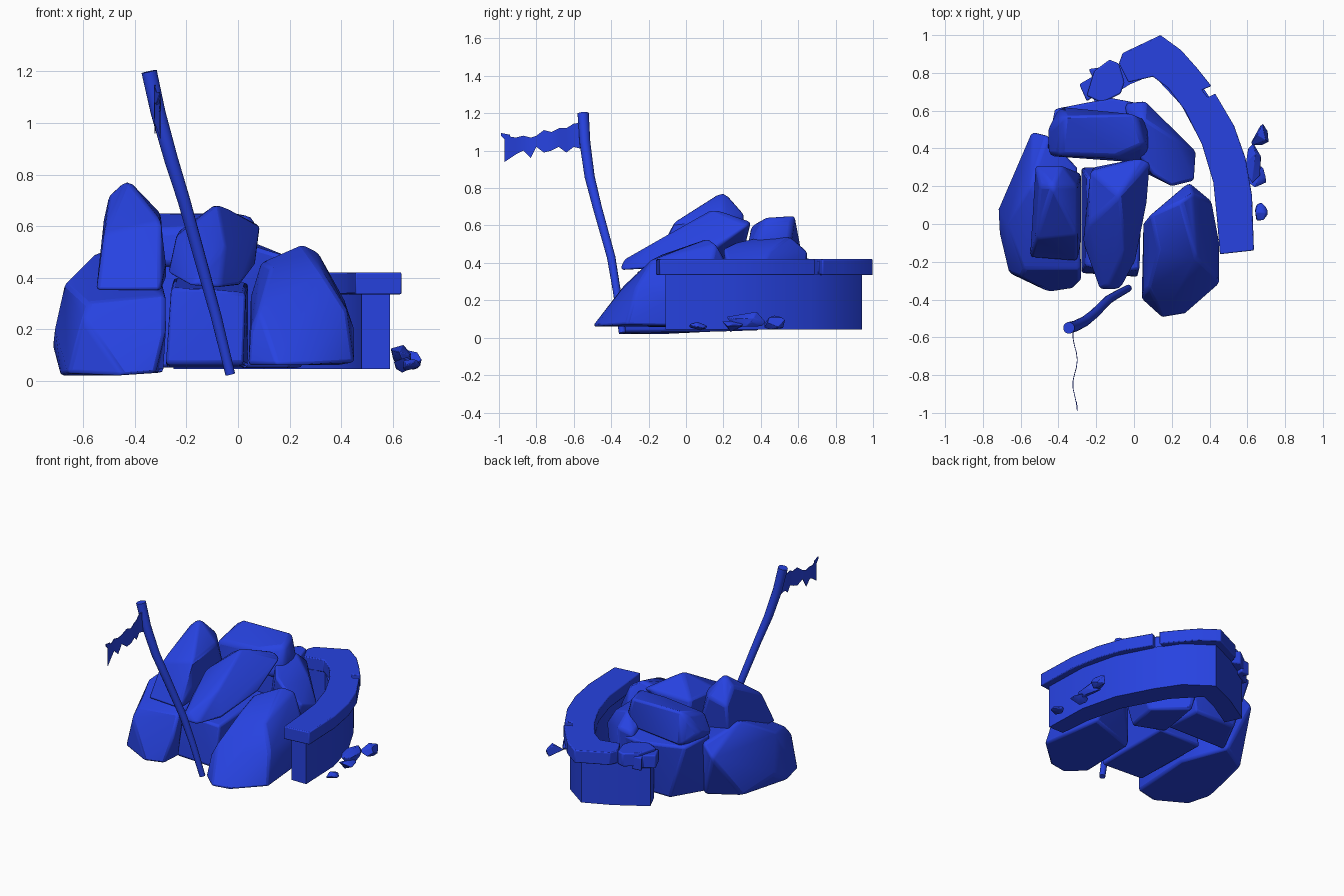
import bpy
import bmesh
import math
import random
from mathutils import Vector

if "Cube" in bpy.data.objects:
    bpy.data.objects.remove(bpy.data.objects["Cube"], do_unlink=True)

blue = bpy.data.materials.new("deep blue")
blue.use_nodes = True
blue.diffuse_color = (0.02, 0.055, 0.75, 1)
blue.node_tree.nodes["Principled BSDF"].inputs["Base Color"].default_value = blue.diffuse_color


def finish(name, bm, bevel=0, angle=30):
    """Turn a bmesh into a blue object, optionally with worn edges."""
    bmesh.ops.recalc_face_normals(bm, faces=bm.faces)
    mesh = bpy.data.meshes.new(name)
    bm.to_mesh(mesh)
    bm.free()
    mesh.materials.append(blue)
    obj = bpy.data.objects.new(name, mesh)
    bpy.context.collection.objects.link(obj)
    if bevel:
        mod = obj.modifiers.new("worn edges", "BEVEL")
        mod.width = bevel
        mod.segments = 2
        mod.limit_method = "ANGLE"
        mod.angle_limit = math.radians(25)
    bpy.ops.object.select_all(action="DESELECT")
    obj.select_set(True)
    bpy.context.view_layer.objects.active = obj
    bpy.ops.object.shade_smooth_by_angle(angle=math.radians(angle))
    return obj


def rock(name, points, bevel=0.015):
    """Boulder: the convex hull of its main corners."""
    bm = bmesh.new()
    for p in points:
        bm.verts.new(p)
    hull = bmesh.ops.convex_hull(bm, input=bm.verts)
    spare = {g for g in hull["geom_interior"] + hull["geom_unused"]
             if isinstance(g, bmesh.types.BMVert)}
    bmesh.ops.delete(bm, geom=list(spare), context="VERTS")
    bmesh.ops.dissolve_limit(bm, angle_limit=math.radians(8), verts=bm.verts, edges=bm.edges)
    finish(name, bm, bevel)


def slab(name, outline, low, high, bevel=0):
    """Upright prism over a plan outline."""
    bm = bmesh.new()
    face = bm.faces.new([bm.verts.new((x, y, low)) for x, y in outline])
    top = bmesh.ops.extrude_face_region(bm, geom=[face])["geom"]
    moved = [v for v in top if isinstance(v, bmesh.types.BMVert)]
    bmesh.ops.translate(bm, verts=moved, vec=(0, 0, high - low))
    finish(name, bm, bevel)


# Boulders of the pile
rock("left_boulder", [
    (-.69, -.1, .02), (-.66, -.26, .03), (-.45, -.36, .02), (-.32, -.34, .03),
    (-.29, .1, .03), (-.42, .4, .04), (-.62, .28, .04), (-.72, .08, .13),
    (-.71, -.05, .2), (-.67, 0, .38), (-.58, -.24, .3), (-.55, .2, .5),
    (-.54, .49, .35), (-.46, .47, .42), (-.3, .3, .42), (-.28, -.24, .33),
    (-.28, -.3, .2), (-.6, -.28, .24)])
rock("tall_boulder", [
    (-.55, -.18, .35), (-.3, -.2, .35), (-.28, -.1, .45), (-.28, .27, .4),
    (-.52, .28, .4), (-.55, .1, .52), (-.52, -.08, .57), (-.3, -.06, .62),
    (-.3, .2, .65), (-.43, .2, .785), (-.5, .2, .72), (-.38, .31, .66), (-.52, .31, .63)])
rock("leaning_boulder", [
    (-.18, -.35, .37), (-.07, -.35, .36), (-.27, -.1, .42), (.01, -.2, .37),
    (-.23, .28, .58), (-.08, .15, .69), (.03, .35, .62), (.09, .33, .6),
    (.07, .12, .45), (-.22, .3, .42), (-.24, 0, .56), (-.05, -.15, .52), (-.14, -.33, .42)])
rock("middle_boulder", [
    (-.28, -.26, .06), (.02, -.28, .06), (.03, -.24, .34), (-.1, -.26, .36),
    (-.26, -.22, .36), (-.28, .3, .05), (.04, .3, .05), (.04, .25, .38), (-.25, .25, .4)])
rock("front_boulder", [
    (.04, -.4, .06), (.15, -.5, .06), (.27, -.48, .06), (.31, -.38, .06),
    (.45, -.32, .07), (.4, .12, .06), (.05, 0, .06), (.05, -.36, .2),
    (.08, -.34, .27), (.26, -.35, .25), (.05, 0, .33), (.09, .05, .46),
    (.25, .12, .53), (.31, .16, .5), (.29, .22, .4), (.41, .12, .32),
    (.42, -.26, .28), (.33, -.18, .42), (.13, -.14, .44), (.45, -.1, .2)])
rock("back_top_boulder", [
    (-.46, .36, .44), (.05, .32, .45), (.08, .55, .44), (-.4, .62, .44),
    (-.4, .36, .58), (-.38, .57, .65), (.01, .58, .65), (.06, .42, .64),
    (-.1, .35, .6), (.08, .4, .5), (-.46, .5, .5)], .025)
rock("back_boulder", [
    (-.42, .36, .05), (.02, .35, .05), (0, .6, .06), (-.3, .6, .06),
    (-.46, .4, .46), (.04, .36, .48), (.08, .63, .42), (-.12, .67, .42), (-.42, .61, .44)])
rock("back_right_boulder", [
    (.05, .62, .05), (.25, .45, .05), (.2, .22, .05), (0, .3, .05), (-.05, .64, .44),
    (.06, .65, .46), (.33, .38, .32), (.32, .23, .38), (.2, .2, .48),
    (.1, .26, .51), (0, .4, .54), (.05, .56, .54), (.22, .45, .46)])

# Curved wall with its overhanging broken cap
slab("wall", [
    (.59, -.11), (.58, .2), (.52, .44), (.4, .67), (.3, .82), (.13, .94), (-.05, .86),
    (-.25, .74), (-.2, .63), (-.02, .74), (.1, .79), (.25, .63), (.4, .35),
    (.46, .1), (.48, -.11)], .045, .34)
slab("wall_cap", [
    (.635, -.14), (.625, .15), (.59, .35), (.53, .52), (.43, .69), (.39, .67), (.36, .71),
    (.41, .73), (.33, .83), (.25, .92), (.14, 1), (-.06, .905), (-.08, .85), (-.03, .75),
    (.1, .78), (.18, .72), (.27, .6), (.36, .42), (.42, .22), (.44, .02), (.455, -.16)],
    .335, .42, .006)
slab("loose_cap_block", [
    (-.08, .85), (-.13, .87), (-.21, .81), (-.25, .68), (-.17, .64), (-.07, .69), (-.05, .75)],
    .33, .42, .008)
slab("cap_fragment", [
    (-.29, .74), (-.22, .78), (-.24, .82), (-.17, .83), (-.17, .7), (-.25, .65)], .31, .4, .008)

# Rubble beside the wall
random.seed(4)
for i, (spot, size) in enumerate([
        ((.665, .47, .08), (.055, .07, .04)), ((.63, .32, .095), (.045, .11, .055)),
        ((.65, .23, .06), (.05, .09, .03)), ((.67, .06, .06), (.04, .055, .025))]):
    corners = []
    for k in range(14):
        d = Vector([random.gauss(0, 1) for _ in "xyz"]).normalized()
        corners.append([c + s * e for c, s, e in zip(spot, size, d)])
    rock(f"rubble_{i}", corners, .004)

# Bent flagpole: rings of vertices along a path
SIDES = 12
path = [(-.03, -.34, .025), (-.085, -.37, .25), (-.135, -.4, .43), (-.21, -.475, .7),
        (-.26, -.515, .86), (-.31, -.54, 1.04), (-.345, -.55, 1.2)]
bm = bmesh.new()
rings = []
for i, p in enumerate(path):
    here = Vector(p)
    ahead = Vector(path[min(i + 1, len(path) - 1)]) - Vector(path[max(i - 1, 0)])
    turn = ahead.to_track_quat("Z", "Y")
    radius = .019 + .012 * i / (len(path) - 1)
    ring = []
    for k in range(SIDES):
        a = math.tau * k / SIDES
        ring.append(bm.verts.new(here + turn @ Vector((math.cos(a), math.sin(a), 0)) * radius))
    rings.append(ring)
for a, b in zip(rings, rings[1:]):
    for k in range(SIDES):
        n = (k + 1) % SIDES
        bm.faces.new((a[k], a[n], b[n], b[k]))
bm.faces.new(rings[0])
bm.faces.new(rings[-1])
finish("flagpole", bm, angle=40)

# Torn flag: wavy strip from top edge to ragged lower edge
edge = [(-.56, 1.15, 1.01), (-.6, 1.145, 1.02), (-.64, 1.12, .99), (-.68, 1.12, 1.02),
        (-.72, 1.1, 1.0), (-.76, 1.11, .99), (-.8, 1.08, 1.02), (-.83, 1.07, .96),
        (-.87, 1.08, 1.0), (-.91, 1.07, .98), (-.97, 1.08, .94), (-.94, 1.085, 1.03),
        (-.99, 1.095, 1.08)]
bm = bmesh.new()
columns = []
for y, top, low in edge:
    wave = -.312 + .012 * math.sin(y * 24)
    columns.append([bm.verts.new((wave + s, y, z)) for s in (-.002, .002) for z in (top, low)])
for a, b in zip(columns, columns[1:]):
    for i, j in ((0, 1), (1, 3), (3, 2), (2, 0)):
        bm.faces.new((a[i], a[j], b[j], b[i]))
for end in (columns[0], columns[-1]):
    bm.faces.new([end[i] for i in (0, 1, 3, 2)])
finish("torn_flag", bm)
